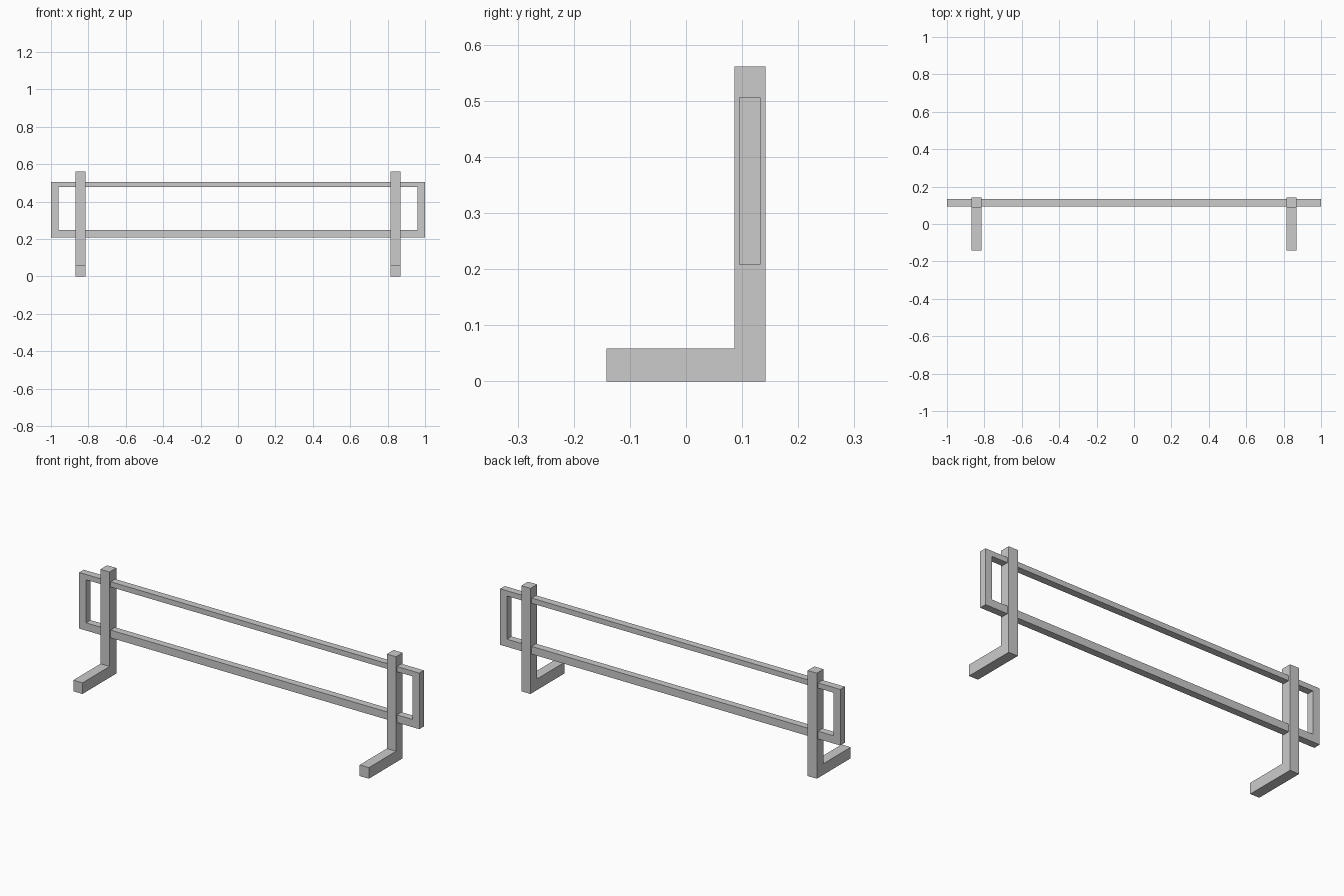
import bpy, bmesh
from mathutils import Vector

if "Cube" in bpy.data.objects:
    bpy.data.objects.remove(bpy.data.objects["Cube"])


def extruded(name, points, faces, depth):
    """Build flat faces from points and extrude them along the depth vector."""
    bm = bmesh.new()
    verts = [bm.verts.new(p) for p in points]
    flat = [bm.faces.new([verts[i] for i in f]) for f in faces]
    result = bmesh.ops.extrude_face_region(bm, geom=flat, use_keep_orig=True)
    moved = [g for g in result["geom"] if isinstance(g, bmesh.types.BMVert)]
    bmesh.ops.translate(bm, verts=moved, vec=Vector(depth))
    bmesh.ops.recalc_face_normals(bm, faces=bm.faces)
    mesh = bpy.data.meshes.new(name)
    bm.to_mesh(mesh)
    bm.free()
    obj = bpy.data.objects.new(name, mesh)
    bpy.context.collection.objects.link(obj)
    return obj


def rectangle(x, z0, z1, y):
    return [(-x, y, z0), (x, y, z0), (x, y, z1), (-x, y, z1)]


# Long rail frame: a rectangular ring with a thinner top bar
ring = [(i, (i + 1) % 4, (i + 1) % 4 + 4, i + 4) for i in range(4)]
extruded("rail_frame",
         rectangle(1.0, 0.208, 0.506, 0.0945) + rectangle(0.96, 0.249, 0.478, 0.0945),
         ring, (0, 0.038, 0))

# L-shaped uprights with feet pointing forward
profile = [(-0.142, 0), (0.142, 0), (0.142, 0.561),
           (0.086, 0.561), (0.086, 0.059), (-0.142, 0.059)]
for side, x in (("left", -0.869), ("right", 0.815)):
    extruded(side + "_stand", [(x, y, z) for y, z in profile],
             [range(6)], (0.054, 0, 0))
